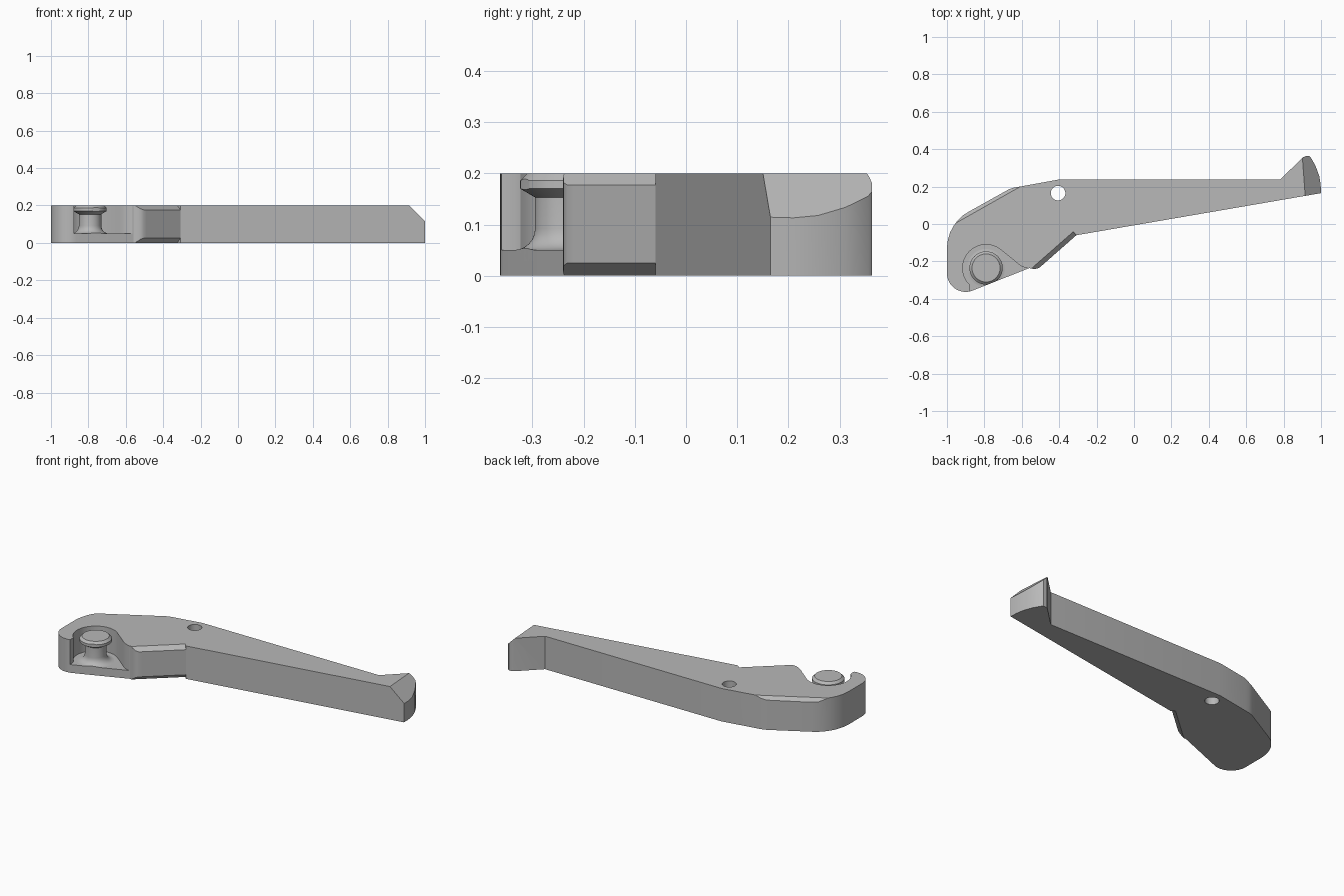
import bpy, bmesh, math
from mathutils import Vector

if "Cube" in bpy.data.objects:
    bpy.data.objects.remove(bpy.data.objects["Cube"])

H = 0.2
grey = bpy.data.materials.new("plain grey")
grey.diffuse_color = (0.48, 0.48, 0.48, 1)
grey.use_nodes = True
grey.node_tree.nodes["Principled BSDF"].inputs["Base Color"].default_value = grey.diffuse_color


def arc(cx, cy, r, a0, a1, n):
    return [(cx + r * math.cos(math.radians(a0 + (a1 - a0) * i / n)),
             cy + r * math.sin(math.radians(a0 + (a1 - a0) * i / n))) for i in range(n + 1)]


def finish(bm, name):
    bmesh.ops.recalc_face_normals(bm, faces=bm.faces)
    me = bpy.data.meshes.new(name)
    bm.to_mesh(me)
    bm.free()
    me.materials.append(grey)
    ob = bpy.data.objects.new(name, me)
    bpy.context.collection.objects.link(ob)
    return ob


def prism(name, pts, z0, z1):
    bm = bmesh.new()
    face = bm.faces.new([bm.verts.new((x, y, z0)) for x, y in pts])
    ext = bmesh.ops.extrude_face_region(bm, geom=[face])
    bmesh.ops.translate(bm, vec=(0, 0, z1 - z0),
                        verts=[v for v in ext["geom"] if isinstance(v, bmesh.types.BMVert)])
    return finish(bm, name)


def bevel_cutter(p, q, c, h, top=True):
    # wedge that slices a c-wide, h-high chamfer along p-q (outside on the right)
    p, q = Vector(p), Vector(q)
    d = (q - p).normalized()
    n = Vector((d.y, -d.x))
    bm = bmesh.new()
    for e in (p, q):
        for o, dz in ((-2 * c, h), (c, -2 * h), (c, h)):
            z = H + dz if top else -dz
            bm.verts.new((e.x + n.x * o, e.y + n.y * o, z))
    bmesh.ops.convex_hull(bm, input=bm.verts[:])
    return finish(bm, "cutter")


def combine(ob, other, op):
    m = ob.modifiers.new("cut", "BOOLEAN")
    m.operation, m.object, m.solver = op, other, "EXACT"
    bpy.context.view_layer.objects.active = ob
    bpy.ops.object.modifier_apply(modifier=m.name)
    bpy.data.objects.remove(other, do_unlink=True)


def smooth(ob):
    bpy.ops.object.select_all(action="DESELECT")
    ob.select_set(True)
    bpy.context.view_layer.objects.active = ob
    bpy.ops.object.shade_smooth_by_angle(angle=math.radians(24))


# lever outline, counterclockwise from the lower left lobe
outline = arc(-0.9, -0.263, 0.1, 180, 291, 16) + [
    (-0.56, -0.236), (-0.54, -0.24), (-0.52, -0.239), (-0.504, -0.232), (-0.49, -0.22),
    (-0.308, -0.06), (1.0, 0.165), (0.998, 0.21), (0.99, 0.258), (0.97, 0.312),
    (0.945, 0.356), (0.936, 0.363), (0.918, 0.363), (0.905, 0.357), (0.78, 0.237),
    (-0.406, 0.237), (-0.61, 0.2), (-0.64, 0.195), (-0.67, 0.185),
    (-0.885, 0.065), (-0.918, 0.044), (-0.946, 0.015), (-0.966, -0.012),
    (-0.983, -0.045), (-0.995, -0.085), (-1.0, -0.125)]
lever = prism("lever_body", outline, 0, H)

# open pocket around the post
PX, PY = -0.791, -0.235
pocket = arc(PX, PY, 0.125, 55, 225, 28) + [
    (-0.876, -0.335), (-0.876, -0.5), (-0.545, -0.5), (-0.545, -0.24),
    (-0.575, -0.236), (-0.6, -0.226), (-0.62, -0.213), (-0.64, -0.196)]
combine(lever, prism("cutter", pocket, 0.05, 0.4), "DIFFERENCE")

# pivot hole
combine(lever, prism("cutter", arc(-0.406, 0.165, 0.039, 0, 350, 35), -0.1, 0.4), "DIFFERENCE")

# chamfers: nose top and bottom, back edge, thumb tip
nose = ((-0.562, -0.283), (-0.308, -0.06))
combine(lever, bevel_cutter(*nose, 0.025, 0.023), "DIFFERENCE")
combine(lever, bevel_cutter(*nose, 0.025, 0.025, False), "DIFFERENCE")
combine(lever, bevel_cutter((-0.6, 0.225), (-0.96, 0.0215), 0.018, 0.02), "DIFFERENCE")
combine(lever, bevel_cutter((1.019, 0.1), (0.996, 0.42), 0.1, 0.1), "DIFFERENCE")
smooth(lever)

# turned post with flared foot and chamfered head
profile = [(0, 0.03), (0.102, 0.03), (0.102, 0.05)]
profile += [(0.102 - 0.042 * math.sin(t), 0.092 - 0.042 * math.cos(t))
            for t in (math.radians(15 * i) for i in range(1, 7))]
profile += [(0.06, 0.153), (0.089, 0.17), (0.089, 0.186), (0.075, H), (0, H)]
bm = bmesh.new()
vs = [bm.verts.new((PX + r, PY, z)) for r, z in profile]
edges = [bm.edges.new(e) for e in zip(vs, vs[1:])]
bmesh.ops.spin(bm, geom=vs + edges, cent=(PX, PY, 0), axis=(0, 0, 1),
               angle=math.tau, steps=48)
bmesh.ops.remove_doubles(bm, verts=bm.verts[:], dist=1e-4)
post = finish(bm, "post")
combine(post, prism("cutter", outline, -0.1, 0.4), "INTERSECT")  # trim foot to the lever edge
smooth(post)
